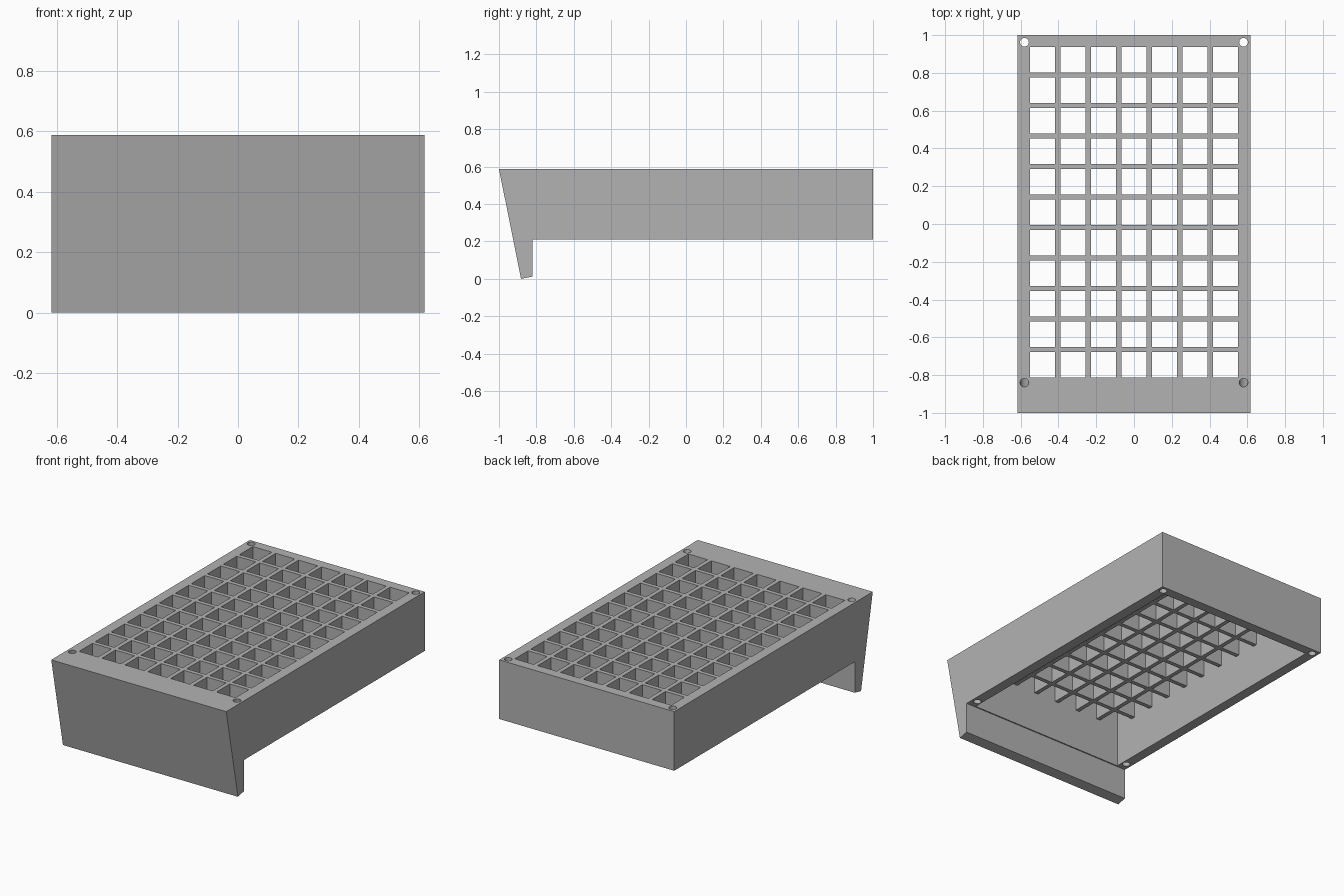
import bpy, bmesh
from mathutils import Matrix

cube = bpy.data.objects.get("Cube")
if cube:
    bpy.data.objects.remove(cube)

HALF_W, TOP, UNDER = 0.617, 0.588, 0.211
GRID_BOTTOM = 0.475
CELL, BAR = 0.1345, 0.027
COLS, ROWS = 7, 11
PITCH = CELL + BAR
OPEN_X = (COLS * PITCH - BAR) / 2
OPEN_BACK = 0.937
OPEN_FRONT = OPEN_BACK - (ROWS * PITCH - BAR)
SLANT = 0.2

grey = bpy.data.materials.new("plain grey")
grey.use_nodes = True
grey.diffuse_color = (0.45, 0.45, 0.45, 1)
grey.node_tree.nodes["Principled BSDF"].inputs["Base Color"].default_value = grey.diffuse_color


def make_object(name, bm):
    bmesh.ops.recalc_face_normals(bm, faces=bm.faces)
    mesh = bpy.data.meshes.new(name)
    bm.to_mesh(mesh)
    bm.free()
    mesh.materials.append(grey)
    obj = bpy.data.objects.new(name, mesh)
    bpy.context.collection.objects.link(obj)
    return obj


def add_box(bm, x, y, z):
    """Box from (low, high) pairs."""
    size = [b - a for a, b in (x, y, z)]
    mid = [(a + b) / 2 for a, b in (x, y, z)]
    bmesh.ops.create_cube(bm, size=1, matrix=Matrix.Translation(mid) @ Matrix.Diagonal((*size, 1)))


# Tray body: side profile with slanted front lip, extruded across the width
bm = bmesh.new()
profile = [(-1, TOP), (-0.882, 0), (-0.82, 0.013), (-0.82, UNDER), (1, UNDER), (1, TOP)]
side = bm.faces.new([bm.verts.new((-HALF_W, y, z)) for y, z in profile])
ext = bmesh.ops.extrude_face_region(bm, geom=[side])
moved = [g for g in ext["geom"] if isinstance(g, bmesh.types.BMVert)]
bmesh.ops.translate(bm, verts=moved, vec=(2 * HALF_W, 0, 0))
body = make_object("grid_tray", bm)

# Cavity below the grid
bm = bmesh.new()
add_box(bm, (-OPEN_X, OPEN_X), (OPEN_FRONT, OPEN_BACK), (0.1, GRID_BOTTOM))
cavity = make_object("cavity_cutter", bm)

# Square grid openings
bm = bmesh.new()
for i in range(COLS):
    for j in range(ROWS):
        x, y = -OPEN_X + i * PITCH, OPEN_FRONT + j * PITCH
        add_box(bm, (x, x + CELL), (y, y + CELL), (GRID_BOTTOM - 0.05, TOP + 0.1))
cells = make_object("cell_cutter", bm)

# Corner holes: upright at the back, parallel to the slanted face at the front
bm = bmesh.new()
mid_z = (TOP + UNDER) / 2
for x in (-0.58, 0.58):
    for y_top, lean in ((0.962, 0), (-0.84, SLANT)):
        shear = Matrix.Identity(4)
        shear[1][2] = -lean
        centre = Matrix.Translation((x, y_top + lean * (TOP - mid_z), mid_z))
        bmesh.ops.create_cone(bm, cap_ends=True, segments=32, radius1=0.023, radius2=0.023,
                              depth=0.5, matrix=centre @ shear)
holes = make_object("hole_cutter", bm)

# Cut everything, bake the result and drop the cutters
cutters = [cavity, cells, holes]
for cutter in cutters:
    cutter.hide_render = True
    mod = body.modifiers.new(cutter.name, 'BOOLEAN')
    mod.operation = 'DIFFERENCE'
    mod.solver = 'EXACT'
    mod.object = cutter
bpy.context.view_layer.update()
baked = bpy.data.meshes.new_from_object(body.evaluated_get(bpy.context.evaluated_depsgraph_get()))
body.modifiers.clear()
body.data = baked
baked.name = "grid_tray"
for cutter in cutters:
    bpy.data.objects.remove(cutter)
